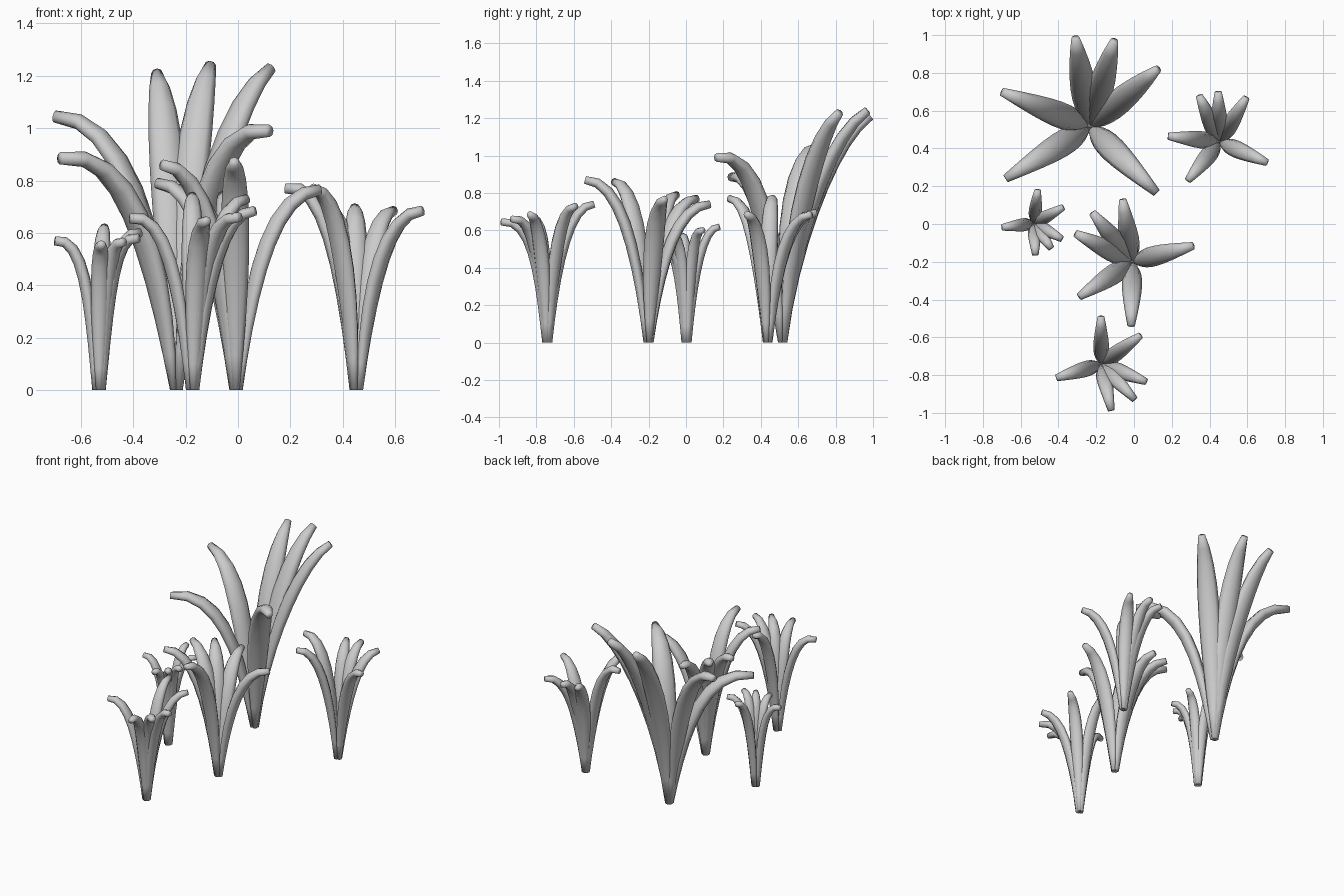
import bpy
import bmesh
from math import cos, sin, pi
from mathutils import Vector
from mathutils.geometry import interpolate_bezier

cube = bpy.data.objects.get("Cube")
if cube:
    bpy.data.objects.remove(cube)

grey = bpy.data.materials.new("leaf_grey")
grey.use_nodes = True
GREY = (0.6, 0.6, 0.6, 1)
grey.diffuse_color = GREY
grey.node_tree.nodes["Principled BSDF"].inputs["Base Color"].default_value = GREY

SIDES, RINGS = 8, 10
# Path handles (outward, upward) that shape how each leaf bends
STRAIGHT, ARCHED, DROOPED, UPRIGHT = (.55, .9), (.35, 1), (.33, 1.06), (.2, 1.04)


def add_leaf(bm, base, tip, width, bend):
    """Sweep a flattened tube, widest past the middle, from base to tip."""
    tip = Vector(tip)
    out = Vector((tip.x - base.x, tip.y - base.y, 0))
    side = Vector((-out.y, out.x, 0)).normalized()
    start = base + out.normalized() * 0.013
    reach, up = tip - start, Vector((0, 0, tip.z))
    reach.z = 0
    path = interpolate_bezier(start, start + reach * 0.1 + up * 0.45,
                              start + reach * bend[0] + up * bend[1], tip, RINGS)
    rings = []
    for i, p in enumerate(path):
        t = i / (RINGS - 1)
        along = (path[min(i + 1, RINGS - 1)] - path[max(i - 1, 0)]).normalized()
        if i == 0:
            along = Vector((0, 0, 1))
        normal = along.cross(side)
        swell = sin(pi * t ** 1.1) ** 0.9 if 0 < t < 1 else 0
        half_w = 0.014 + width * (0.5 - 0.11 * t) * swell + width * 0.07 * t
        half_t = 0.014 + width * 0.17 * swell + width * 0.08 * t
        rings.append([bm.verts.new(p + side * half_w * cos(a) + normal * half_t * sin(a))
                      for a in (2 * pi * k / SIDES for k in range(SIDES))])
    for lower, upper in zip(rings, rings[1:]):
        for k in range(SIDES):
            n = (k + 1) % SIDES
            bm.faces.new((lower[k], lower[n], upper[n], upper[k]))
    bm.faces.new(rings[0][::-1])
    bm.faces.new(rings[-1])


def add_plant(name, x, y, width, leaves):
    bm = bmesh.new()
    for tx, ty, tz, bend in leaves:
        add_leaf(bm, Vector((x, y, 0)), (tx, ty, tz), width, bend)
    bmesh.ops.recalc_face_normals(bm, faces=bm.faces)
    for face in bm.faces:
        face.smooth = True
    mesh = bpy.data.meshes.new(name)
    bm.to_mesh(mesh)
    bm.free()
    mesh.materials.append(grey)
    bpy.context.collection.objects.link(bpy.data.objects.new(name, mesh))


# Large plant at the back
add_plant("large_back_plant", -.235, .515, .115, [
    (-.7, .7, 1.045, ARCHED), (-.68, .24, .885, DROOPED), (.12, .165, .99, DROOPED),
    (.125, .82, 1.23, STRAIGHT), (-.105, .97, 1.24, STRAIGHT), (-.31, .985, 1.21, STRAIGHT)])

# Medium plant at the back left
add_plant("back_left_plant", .453, .435, .066, [
    (.18, .465, .77, DROOPED), (.345, .68, .69, ARCHED), (.446, .7, .695, ARCHED),
    (.595, .67, .685, ARCHED), (.705, .325, .685, ARCHED), (.285, .23, .77, ARCHED)])

# Medium plant in the middle
add_plant("middle_plant", -.008, -.2, .083, [
    (-.06, .13, .74, ARCHED), (-.22, .06, .77, ARCHED), (-.31, -.05, .79, ARCHED),
    (-.29, -.385, .86, ARCHED), (-.015, -.54, .87, ARCHED), (.315, -.115, .765, ARCHED)])

# Small plant on the right
add_plant("small_right_plant", -.53, .003, .043, [
    (-.7, -.018, .57, UPRIGHT), (-.51, .18, .62, ARCHED), (-.373, .09, .6, UPRIGHT),
    (-.38, -.08, .58, UPRIGHT), (-.437, -.13, .565, UPRIGHT), (-.522, -.165, .555, UPRIGHT)])

# Small plant at the front
add_plant("front_plant", -.173, -.742, .058, [
    (-.412, -.815, .655, DROOPED), (-.175, -.49, .74, ARCHED), (.035, -.59, .73, ARCHED),
    (.065, -.835, .685, ARCHED), (.005, -.93, .66, UPRIGHT), (-.12, -.988, .645, UPRIGHT)])
